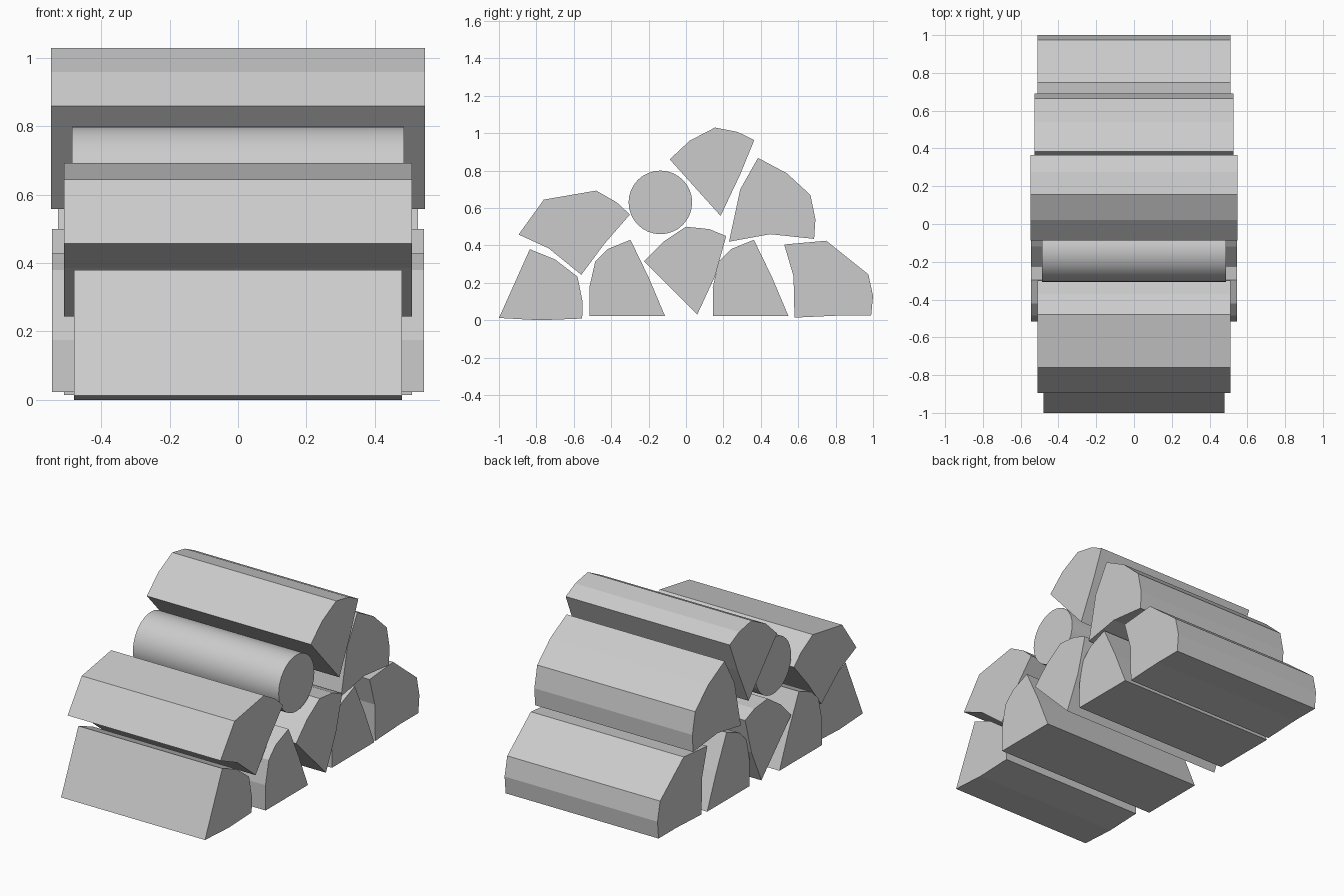
import bpy, bmesh, math

if "Cube" in bpy.data.objects:
    bpy.data.objects.remove(bpy.data.objects["Cube"])


def log(name, half, profile):
    """Extrude a (y, z) outline along x, centred on x = 0."""
    bm = bmesh.new()
    ring = [bm.verts.new((-half, y, z)) for y, z in profile]
    face = bm.faces.new(ring)
    ext = bmesh.ops.extrude_face_region(bm, geom=[face], use_keep_orig=True)
    verts = [v for v in ext["geom"] if isinstance(v, bmesh.types.BMVert)]
    bmesh.ops.translate(bm, verts=verts, vec=(2 * half, 0, 0))
    bmesh.ops.recalc_face_normals(bm, faces=bm.faces[:])
    mesh = bpy.data.meshes.new(name)
    bm.to_mesh(mesh)
    bm.free()
    obj = bpy.data.objects.new(name, mesh)
    bpy.context.collection.objects.link(obj)
    return obj


def shift(profile, dy, dz=0):
    return [(y + dy, z + dz) for y, z in profile]


# Split-log cross-sections
wedge = [(-.515, .022), (-.517, .175), (-.485, .315), (-.42, .38),
         (-.297, .43), (-.2, .23), (-.112, .022)]
fan = [(-.225, .315), (-.12, .42), (0, .5), (.125, .487), (.215, .45),
       (.155, .235), (.06, .03)]

# Bottom row
log("front_split_log", .48, [(-1, .012), (-.835, .38), (-.7, .325), (-.58, .233),
                             (-.553, .1), (-.555, .009), (-.78, 0)])
log("wedge_log_front", .545, wedge)
log("fan_log_bottom", .545, fan)
log("wedge_log_back", .525, shift(wedge, .66))
log("back_split_log", .51, [(.525, .405), (.75, .425), (.975, .245), (1, .13),
                            (.99, .025), (.82, .025), (.58, .014), (.575, .235)])

# Upper rows
log("front_upper_log", .51, [(-.895, .458), (-.76, .645), (-.48, .693), (-.37, .63),
                             (-.3, .565), (-.435, .41), (-.56, .243), (-.735, .385)])
log("back_upper_log", .527, [(.23, .42), (.29, .7), (.385, .868), (.54, .785),
                             (.665, .67), (.692, .54), (.685, .435), (.45, .46)])
log("top_log", .547, [(-.087, .86), (.02, .96), (.155, 1.03), (.275, 1.007),
                      (.365, .963), (.29, .78), (.185, .558)])

# Round log
n = 32
circle = [(.17 * math.cos(2 * math.pi * i / n), .17 * math.sin(2 * math.pi * i / n))
          for i in range(n)]
round_log = log("round_log", .486, shift(circle, -.137, .63))
bpy.context.view_layer.objects.active = round_log
round_log.select_set(True)
bpy.ops.object.shade_smooth_by_angle(angle=math.radians(30))
